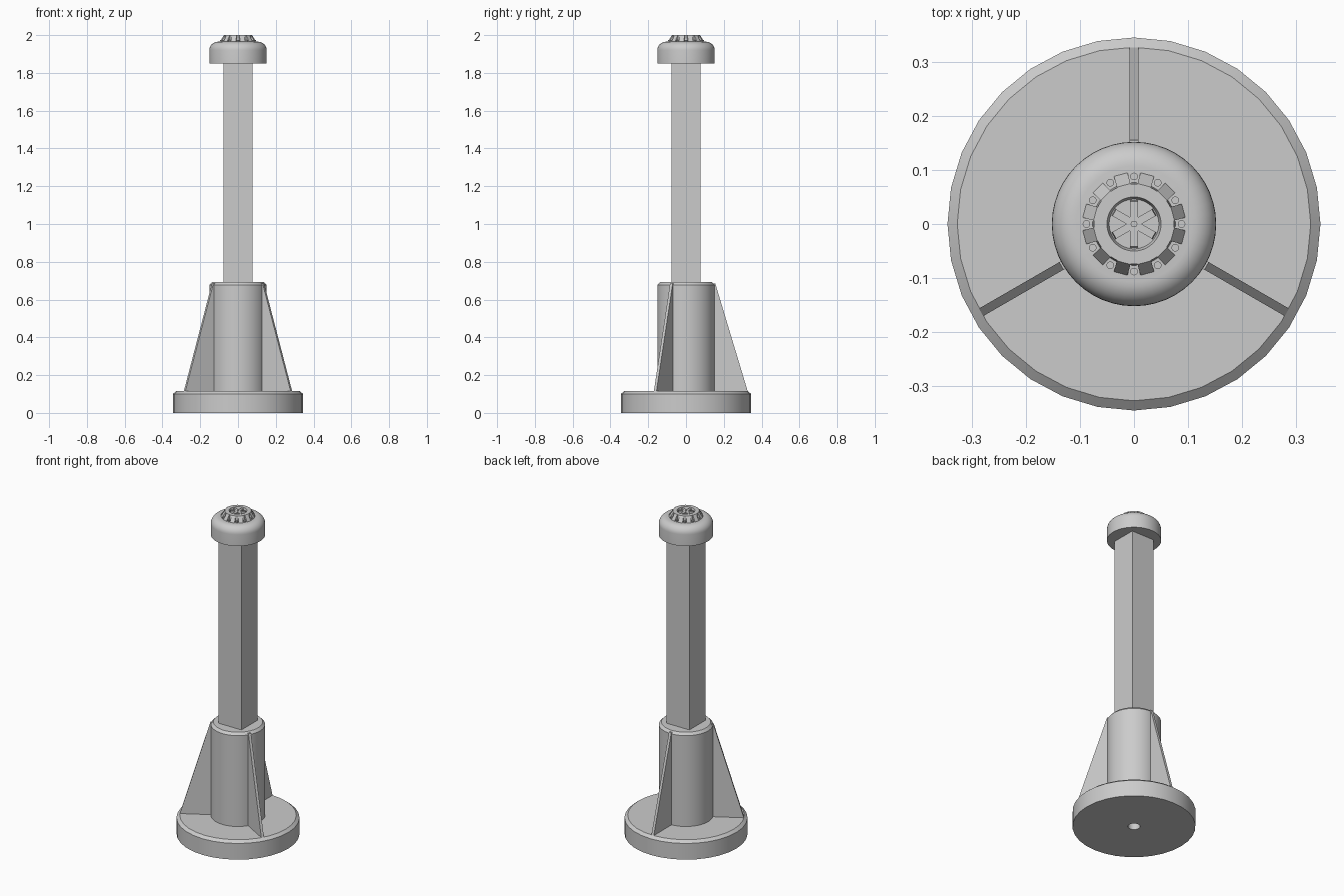
import bpy
import bmesh
from math import cos, sin, pi, radians
from mathutils import Matrix, Vector

default = bpy.data.objects.get("Cube")
if default:
    bpy.data.objects.remove(default, do_unlink=True)

grey = bpy.data.materials.new("plain_grey")
grey.use_nodes = True
colour = (0.6, 0.6, 0.6, 1)
grey.diffuse_color = colour
grey.node_tree.nodes["Principled BSDF"].inputs["Base Color"].default_value = colour


def finish(name, bm, smooth=True):
    bmesh.ops.remove_doubles(bm, verts=bm.verts, dist=0.00001)
    bmesh.ops.recalc_face_normals(bm, faces=bm.faces)
    mesh = bpy.data.meshes.new(name)
    bm.to_mesh(mesh)
    bm.free()
    mesh.materials.append(grey)
    obj = bpy.data.objects.new(name, mesh)
    bpy.context.collection.objects.link(obj)
    if smooth:
        bpy.ops.object.select_all(action="DESELECT")
        obj.select_set(True)
        bpy.context.view_layer.objects.active = obj
        bpy.ops.object.shade_smooth_by_angle(angle=radians(30))


def lathe(name, profile, sides):
    """Turn a profile of (radius, height) points around z."""
    bm = bmesh.new()
    verts = [bm.verts.new((r, 0, z)) for r, z in profile]
    edges = [bm.edges.new(pair) for pair in zip(verts, verts[1:])]
    bmesh.ops.spin(bm, geom=verts + edges, axis=(0, 0, 1), cent=(0, 0, 0),
                   angle=2 * pi, steps=sides, use_merge=True)
    finish(name, bm)


def add_prism(bm, outline, thickness, angle):
    """Extrude a (radius, height) outline sideways, centred, and turn it about z."""
    turn = Matrix.Rotation(angle, 3, "Z")
    a, b = [[bm.verts.new(turn @ Vector((r, y, z))) for r, z in outline]
            for y in (-thickness / 2, thickness / 2)]
    bm.faces.new(a)
    bm.faces.new(b[::-1])
    for i in range(len(a)):
        j = (i + 1) % len(a)
        bm.faces.new((a[i], b[i], b[j], a[j]))


def radial_prisms(name, outline, thickness, count, start):
    bm = bmesh.new()
    for i in range(count):
        add_prism(bm, outline, thickness, start + 2 * pi * i / count)
        bmesh.ops.recalc_face_normals(bm, faces=bm.faces)
    finish(name, bm, smooth=False)


# Round foot with a blind hole underneath
lathe("base_disc", [(0, 0.1), (0.034, 0.1), (0.034, 0), (0.345, 0),
                    (0.345, 0.1), (0.327, 0.115), (0, 0.115)], 32)

# Sleeve holding the column
lathe("sleeve", [(0, 0.11), (0.152, 0.11), (0.152, 0.677), (0.138, 0.692), (0, 0.692)], 48)

# Three sloping support ribs
radial_prisms("support_ribs", [(0.13, 0.113), (0.327, 0.113), (0.155, 0.685), (0.13, 0.685)],
              0.016, 3, pi / 2)

# Square column
bm = bmesh.new()
bmesh.ops.create_cube(bm, size=1, matrix=Matrix.Translation((0, 0, 1.27))
                      @ Matrix.Diagonal((0.155, 0.155, 1.18, 1)))
finish("column", bm, smooth=False)

# Rounded cap
dome = [(0.107 + 0.045 * cos(i * pi / 16), 1.92 + 0.045 * sin(i * pi / 16)) for i in range(9)]
lathe("cap", [(0, 1.85), (0.152, 1.85)] + dome + [(0, 1.965)], 48)

# Crown ring with a recessed middle
lathe("crown_ring", [(0, 1.96), (0.077, 1.96), (0.074, 2), (0.05, 2), (0.046, 1.985),
                     (0, 1.985)], 48)

# Sloping teeth around the crown
radial_prisms("crown_teeth", [(0.065, 1.96), (0.096, 1.96), (0.094, 1.968),
                              (0.074, 2), (0.065, 2)], 0.026, 12, pi / 12)

# Small pins between the teeth
bm = bmesh.new()
for i in range(12):
    a = i * pi / 6
    place = Matrix.Translation((0.088 * cos(a), 0.088 * sin(a), 1.968))
    bmesh.ops.create_cone(bm, cap_ends=True, segments=12, radius1=0.007, radius2=0.007,
                          depth=0.014, matrix=place)
finish("crown_pins", bm)

# Spokes in the crown's middle
radial_prisms("crown_spokes", [(0.005, 1.983), (0.044, 1.983), (0.042, 1.997), (0.005, 1.997)],
              0.014, 6, pi / 6)
